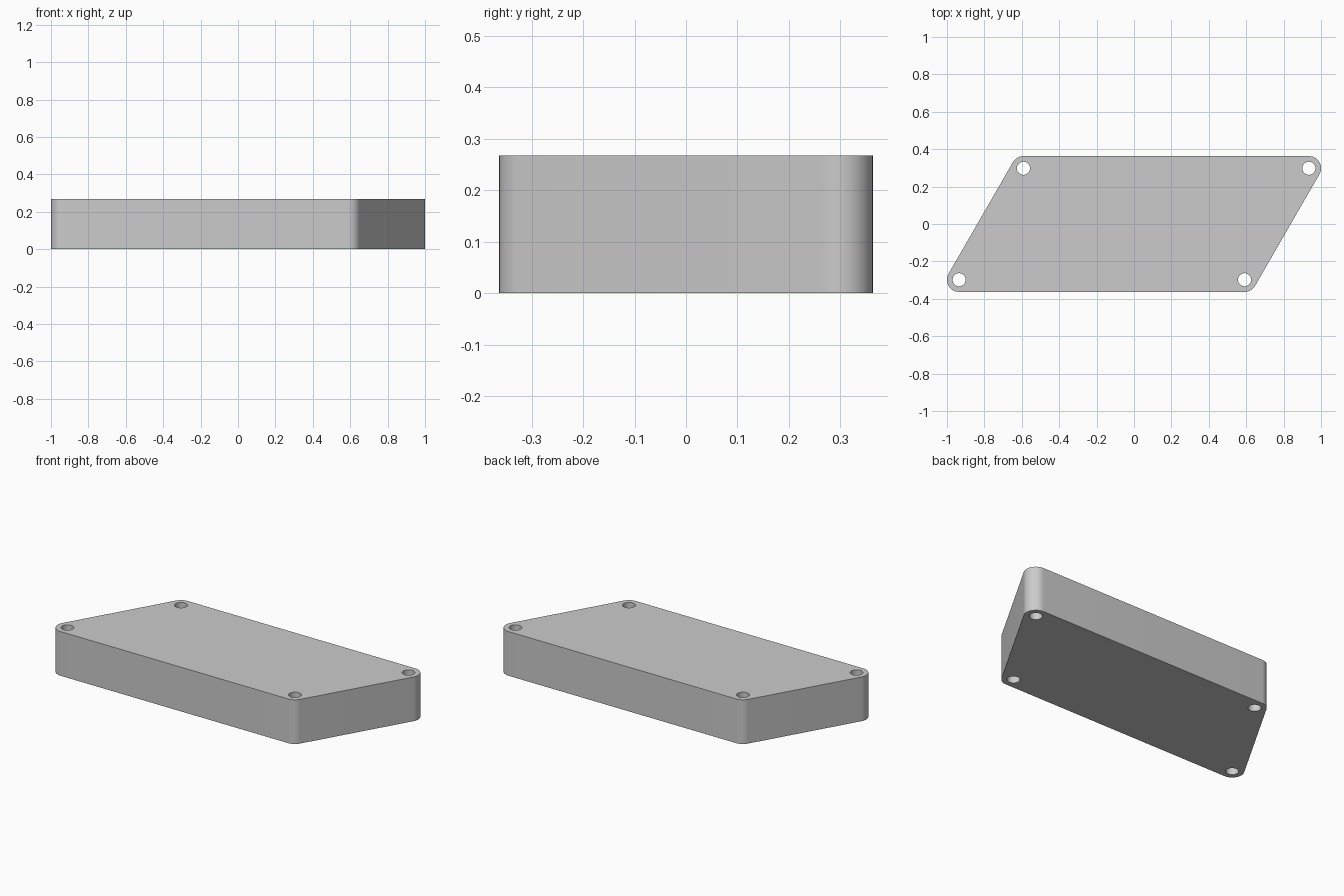
import bpy, bmesh
from math import cos, sin, radians, tau

if "Cube" in bpy.data.objects:
    bpy.data.objects.remove(bpy.data.objects["Cube"])

HEIGHT = 0.268
CORNER_R = 0.065
HOLE_R = 0.035
# corner centre x, y, and the start/end angle of its rounding
CORNERS = [(0.591, -0.298, -90, -30), (0.935, 0.298, -30, 90),
           (-0.591, 0.298, 90, 150), (-0.935, -0.298, 150, 270)]


def add_loop(curve, points):
    spline = curve.splines.new('POLY')
    spline.points.add(len(points) - 1)
    for p, (x, y) in zip(spline.points, points):
        p.co = (x, y, 0, 1)
    spline.use_cyclic_u = True


curve = bpy.data.curves.new("slanted_plate", 'CURVE')
curve.dimensions = '2D'
curve.fill_mode = 'BOTH'
curve.extrude = HEIGHT / 2

# rounded parallelogram outline
outline = []
for x, y, a0, a1 in CORNERS:
    n = (a1 - a0) // 5
    for i in range(n + 1):
        a = radians(a0 + (a1 - a0) * i / n)
        outline.append((x + CORNER_R * cos(a), y + CORNER_R * sin(a)))
add_loop(curve, outline)

# through hole at each corner
for x, y, _, _ in CORNERS:
    add_loop(curve, [(x + HOLE_R * cos(tau * i / 48), y + HOLE_R * sin(tau * i / 48))
                     for i in range(48)])

plate = bpy.data.objects.new("slanted_plate", curve)
bpy.context.collection.objects.link(plate)
bpy.context.view_layer.objects.active = plate
plate.select_set(True)
bpy.ops.object.convert(target='MESH')
plate = bpy.context.object

# weld caps to walls and stand the plate on the floor
bm = bmesh.new()
bm.from_mesh(plate.data)
bmesh.ops.remove_doubles(bm, verts=bm.verts, dist=1e-5)
bmesh.ops.translate(bm, verts=bm.verts, vec=(0, 0, HEIGHT / 2))
bmesh.ops.recalc_face_normals(bm, faces=bm.faces)
bm.to_mesh(plate.data)
bm.free()
bpy.ops.object.shade_smooth_by_angle(angle=radians(30))
